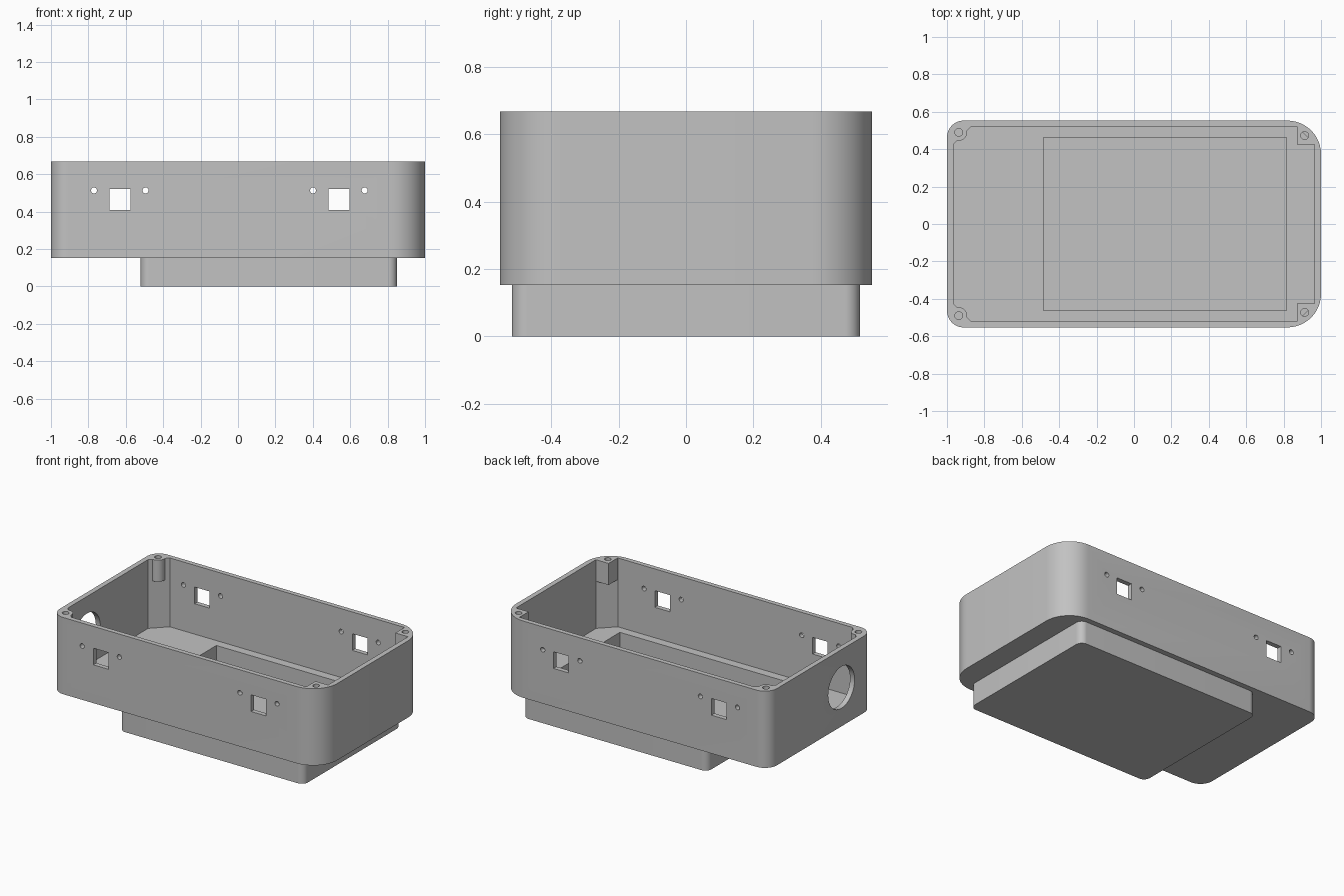
import bpy, math
from math import pi, cos, sin
from mathutils import Matrix

cube = bpy.data.objects.get("Cube")
if cube:
    bpy.data.objects.remove(cube, do_unlink=True)

grey = bpy.data.materials.new("mid_grey")
grey.use_nodes = True
COLOR = (0.54, 0.54, 0.54, 1)
grey.diffuse_color = COLOR
grey.node_tree.nodes["Principled BSDF"].inputs["Base Color"].default_value = COLOR


def prism(name, outline, z0, z1):
    """Extrude a counter-clockwise outline between two heights."""
    n = len(outline)
    verts = [(x, y, z) for z in (z0, z1) for x, y in outline]
    faces = [tuple(reversed(range(n))), tuple(range(n, 2 * n))]
    faces += [(i, (i + 1) % n, n + (i + 1) % n, n + i) for i in range(n)]
    mesh = bpy.data.meshes.new(name)
    mesh.from_pydata(verts, [], faces)
    mesh.materials.append(grey)
    obj = bpy.data.objects.new(name, mesh)
    bpy.context.collection.objects.link(obj)
    return obj


def rounded(x0, x1, half_y, r_left, r_right, steps=12):
    """Rectangle outline with its own corner radius at each end."""
    pts = []
    corners = [(x1, half_y, r_right), (x0, half_y, r_left),
               (x0, -half_y, r_left), (x1, -half_y, r_right)]
    for k, (x, y, r) in enumerate(corners):
        cx = x - math.copysign(r, x)
        cy = y - math.copysign(r, y)
        for i in range(steps + 1):
            a = pi / 2 * (k + i / steps)
            pts.append((cx + r * cos(a), cy + r * sin(a)))
    return pts


def rect(x0, x1, y0, y1):
    return [(x0, y0), (x1, y0), (x1, y1), (x0, y1)]


def circle(cx, cy, r, n=32):
    return [(cx + r * cos(2 * pi * i / n), cy + r * sin(2 * pi * i / n)) for i in range(n)]


def combine(target, tool, operation="DIFFERENCE"):
    """Apply a boolean and discard the tool."""
    mod = target.modifiers.new("cut", "BOOLEAN")
    mod.operation, mod.solver, mod.object = operation, "EXACT", tool
    bpy.context.view_layer.objects.active = target
    bpy.ops.object.modifier_apply(modifier=mod.name)
    bpy.data.objects.remove(tool, do_unlink=True)


TOP, FLOOR, BASE = 0.667, 0.205, 0.152
POST_BOTTOM = TOP - 0.145

# Main tray and the smaller compartment beneath it
body = prism("enclosure_body", rounded(-1, 1, 0.553, 0.09, 0.18), BASE, TOP)
combine(body, prism("lower_box", rounded(-0.52, 0.85, 0.517, 0.045, 0.045), 0, 0.18), "UNION")

# Inner space with chamfered corners
ix, iy, c = 0.966, 0.521, 0.095
octagon = [(ix - c, -iy), (ix, -iy + c), (ix, iy - c), (ix - c, iy),
           (-ix + c, iy), (-ix, iy - c), (-ix, -iy + c), (-ix + c, -iy)]
cavity = prism("cavity", octagon, FLOOR, 1)

# Screw posts: round at the right end, square at the left end
for side in (-1, 1):
    combine(cavity, prism("round_post", circle(-0.937, side * 0.49, 0.045), POST_BOTTOM, 1.2))
    ys = sorted((side * 0.424, side * 0.7))
    combine(cavity, prism("square_post", rect(0.872, 1.2, *ys), POST_BOTTOM, 1.2))
combine(body, cavity)

# Pocket in the lower compartment
combine(body, prism("pocket", rect(-0.485, 0.815, -0.463, 0.463), 0.04, 0.4))

# Screw holes
for side in (-1, 1):
    for x, y in ((-0.937, 0.49), (0.912, 0.473)):
        combine(body, prism("screw_hole", circle(x, side * y, 0.021, 20), POST_BOTTOM - 0.002, 1))

# Square windows and their small mounting holes through both long walls
for x in (-0.631, 0.54):
    window = prism("window", rect(x - 0.056, x + 0.056, -1, 1), 0.409, 0.521)
    combine(body, window)
    for dx in (-0.139, 0.137):
        pin = prism("pin_hole", circle(0, 0, 0.016, 20), -1, 1)
        pin.data.transform(Matrix.Translation((x + dx, 0, 0.513)) @ Matrix.Rotation(pi / 2, 4, "X"))
        combine(body, pin)

# Round cable opening in the right end wall
opening = prism("cable_opening", circle(0, 0, 0.14, 48), -0.2, 0.2)
opening.data.transform(Matrix.Translation((-1, -0.22, 0.413)) @ Matrix.Rotation(pi / 2, 4, "Y"))
combine(body, opening)

# Smooth the curved walls, keep the edges crisp
bpy.ops.object.select_all(action="DESELECT")
body.select_set(True)
bpy.context.view_layer.objects.active = body
bpy.ops.object.shade_smooth_by_angle(angle=math.radians(30))
